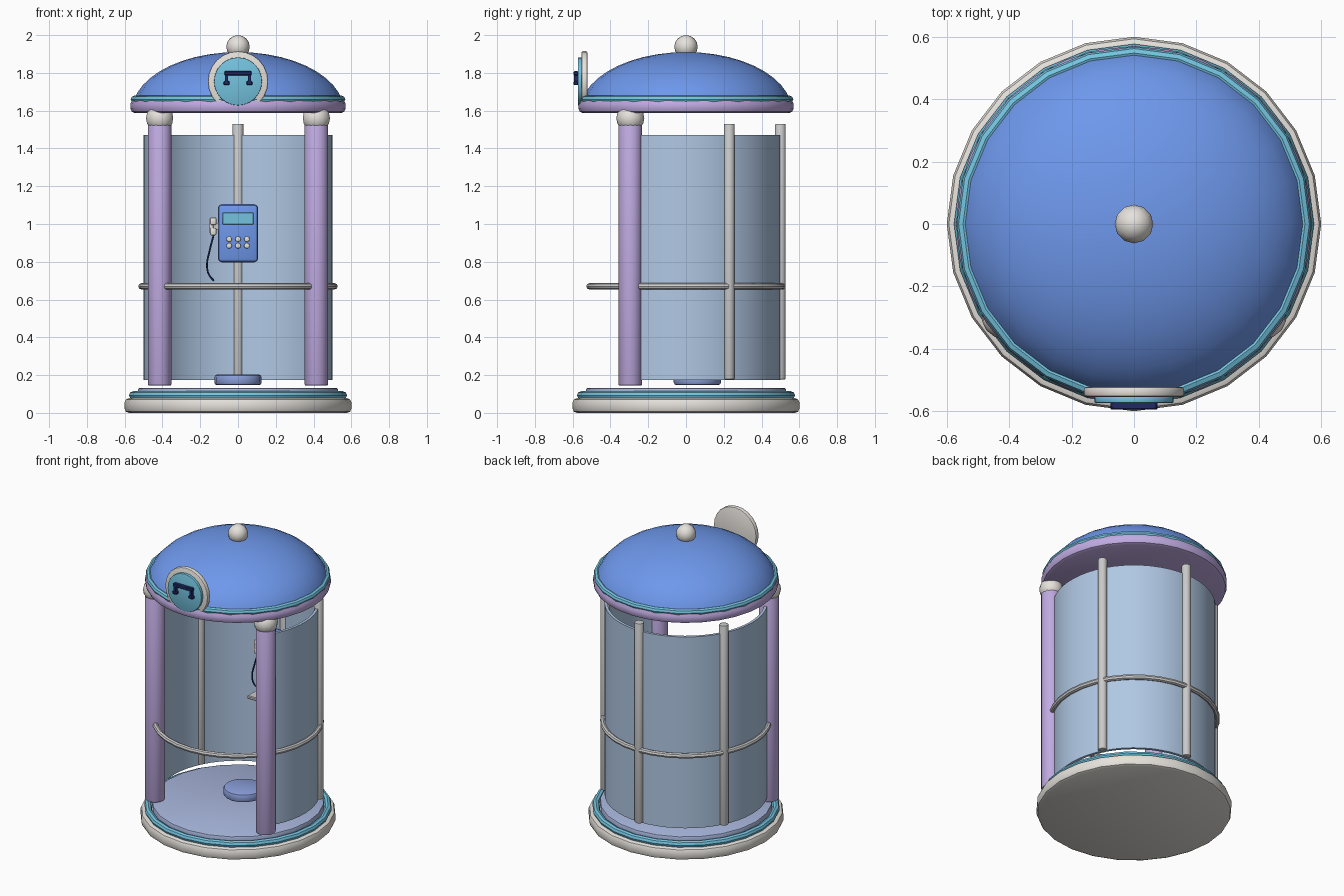
import bpy, bmesh, math
from mathutils import Matrix, Vector

if "Cube" in bpy.data.objects:
    bpy.data.objects.remove(bpy.data.objects["Cube"])

def mat(name, hexcol):
    m = bpy.data.materials.new(name)
    c = [int(hexcol[i:i + 2], 16) / 255 for i in (0, 2, 4)]
    m.diffuse_color = [((v + 0.055) / 1.055) ** 2.4 for v in c] + [1]
    m.use_nodes = True
    m.node_tree.nodes["Principled BSDF"].inputs["Base Color"].default_value = m.diffuse_color
    return m

BLUE, TEAL = mat("blue", "6E98EC"), mat("teal", "74C4E0")
LILAC, GLASS = mat("lilac", "C0ABE2"), mat("glass", "B0C8E4")
FLOOR, NAVY = mat("floor_blue", "A8B6DC"), mat("navy", "1F2A66")
PLATE, CREAM = mat("plate_blue", "8B9FDB"), mat("cream", "E6E2DC")

def finish(name, bm, material, angle=40):
    bmesh.ops.recalc_face_normals(bm, faces=bm.faces)
    me = bpy.data.meshes.new(name)
    bm.to_mesh(me)
    bm.free()
    ob = bpy.data.objects.new(name, me)
    bpy.context.collection.objects.link(ob)
    if material:
        me.materials.append(material)
    bpy.ops.object.select_all(action='DESELECT')
    ob.select_set(True)
    bpy.context.view_layer.objects.active = ob
    bpy.ops.object.shade_smooth_by_angle(angle=math.radians(angle))
    return ob

def lathe(name, profile, material, n=24, loc=(0, 0, 0), start=0, sweep=360, closed=False, tilt=0):
    """Spin an (r, z) profile about z, then tilt about x and move."""
    bm = bmesh.new()
    full = sweep == 360
    s = math.radians(start)
    vs = [bm.verts.new((r * math.cos(s), r * math.sin(s), z)) for r, z in profile]
    es = [bm.edges.new(p) for p in zip(vs, vs[1:])]
    if closed:
        es.append(bm.edges.new((vs[-1], vs[0])))
    bmesh.ops.spin(bm, geom=vs + es, axis=(0, 0, 1), cent=(0, 0, 0), angle=math.radians(sweep), steps=n)
    bmesh.ops.remove_doubles(bm, verts=bm.verts, dist=1e-5)
    if not full:
        bmesh.ops.holes_fill(bm, edges=[e for e in bm.edges if e.is_boundary])
    bm.transform(Matrix.Translation(loc) @ Matrix.Rotation(math.radians(tilt), 4, 'X'))
    return finish(name, bm, material)

def disc(name, r, z0, z1, b, material, **kw):
    """Solid disc with rounded rims."""
    k = b * 0.3
    return lathe(name, [(0, z0), (r - b, z0), (r - k, z0 + k), (r, z0 + b), (r, z1 - b),
                        (r - k, z1 - k), (r - b, z1), (0, z1)], material, **kw)

def ring(name, r, minor, z, material, n=24, m=8):
    pts = [(r + minor * math.cos(2 * math.pi * i / m), z + minor * math.sin(2 * math.pi * i / m)) for i in range(m)]
    return lathe(name, pts, material, n=n, closed=True)

def ball(name, r, loc, material, seg=12):
    bm = bmesh.new()
    bmesh.ops.create_uvsphere(bm, u_segments=seg, v_segments=8, radius=r)
    bm.transform(Matrix.Translation(loc))
    return finish(name, bm, material, 60)

def box(name, lo, hi, material, bevel=0.0, seg=2):
    bm = bmesh.new()
    lo, hi = Vector(lo), Vector(hi)
    bmesh.ops.create_cube(bm, size=1)
    bm.transform(Matrix.Translation((lo + hi) / 2) @ Matrix.Diagonal((hi - lo).to_4d()))
    if bevel:
        bmesh.ops.bevel(bm, geom=bm.edges[:], offset=bevel, segments=seg, profile=0.5, affect='EDGES')
    return finish(name, bm, material)

# Base, floor and floor plate
disc("base_plinth", 0.6, 0, 0.078, 0.022, CREAM)
ring("base_trim", 0.555, 0.022, 0.093, TEAL)
disc("floor", 0.53, 0.07, 0.132, 0.01, FLOOR)
disc("floor_plate", 0.125, 0.147, 0.203, 0.014, PLATE, n=16, loc=(0, 0.06, 0))

# Front pillars with ball caps
for side, sx in (("left", -1), ("right", 1)):
    p = (sx * 0.415, -0.295, 0)
    disc(f"{side}_pillar", 0.062, 0.145, 1.54, 0.006, LILAC, n=16, loc=p)
    ball(f"{side}_pillar_cap", 0.074, (p[0], p[1], 1.56), CREAM, 14)

# Curved wall, thin posts and hand rail
lathe("curved_wall", [(0.482, 0.175), (0.5, 0.175), (0.5, 1.47), (0.482, 1.47)], GLASS,
      n=36, start=-33, sweep=246, closed=True)
for i, a in enumerate((27.3, 90, 152.7)):
    t = math.radians(a)
    disc(f"wall_post_{i + 1}", 0.029, 0.178, 1.53, 0.003, None, n=10,
         loc=(0.5 * math.cos(t), 0.5 * math.sin(t), 0))
ring("hand_rail", 0.511, 0.017, 0.67, None, n=32)

# Canopy: rim, trim, dome and finial
disc("canopy_rim", 0.57, 1.587, 1.66, 0.025, LILAC, n=32)
ring("canopy_trim", 0.548, 0.02, 1.66, TEAL)
lathe("canopy_dome", [(0.56 * math.cos(t), 1.6 + 0.31 * math.sin(t))
                      for t in [math.radians(10 + 8 * i) for i in range(11)]], BLUE)
ball("finial", 0.062, (0, 0, 1.938), CREAM)

# Round sign with handset symbol
sign = dict(tilt=90, n=24)
disc("sign_disc", 0.16, 0, 0.032, 0.008, CREAM, loc=(0, -0.522, 1.755), **sign)
disc("sign_face", 0.127, 0, 0.02, 0.003, TEAL, loc=(0, -0.553, 1.755), **sign)
box("symbol_bar", (-0.072, -0.595, 1.787), (0.072, -0.57, 1.809), NAVY, 0.004, 1)
for side, sx in (("left", -1), ("right", 1)):
    box(f"symbol_{side}_leg", (sx * 0.06 - 0.008, -0.594, 1.75), (sx * 0.06 + 0.008, -0.57, 1.79), NAVY)
    box(f"symbol_{side}_foot", (sx * 0.06 - 0.016, -0.595, 1.736), (sx * 0.06 + 0.016, -0.57, 1.756), NAVY, 0.004, 1)

# Telephone body, screen and keys
box("phone_body", (-0.107, 0.385, 0.797), (0.107, 0.485, 1.105), BLUE, 0.022)
box("phone_screen", (-0.082, 0.375, 0.998), (0.082, 0.395, 1.06), TEAL, 0.003, 1)
for r, z in enumerate((0.92, 0.885)):
    for c in range(3):
        disc(f"phone_key_{r * 3 + c + 1}", 0.015, 0, 0.018, 0.004, CREAM, n=10,
             loc=((c - 1) * 0.047, 0.39, z), tilt=90)

# Handset on the left side, cradle and shelf below
box("handset_grip", (-0.152, 0.385, 0.95), (-0.13, 0.42, 1.03), CREAM, 0.006)
for name, z in (("top", 1.015), ("bottom", 0.96)):
    box(f"handset_{name}", (-0.148, 0.38, z - 0.02), (-0.115, 0.425, z + 0.02), CREAM, 0.007)
box("handset_cradle", (-0.13, 0.395, 0.97), (-0.1, 0.425, 1.005), None)
box("shelf", (-0.15, 0.31, 0.66), (0.15, 0.475, 0.682), None, 0.005, 1)

# Hanging cord
cu = bpy.data.curves.new("cord", 'CURVE')
cu.dimensions = '3D'
cu.bevel_depth, cu.bevel_resolution, cu.resolution_u = 0.005, 2, 6
cu.use_fill_caps = True
sp = cu.splines.new('BEZIER')
path = [(-0.128, 0.4, 0.945), (-0.15, 0.39, 0.86), (-0.164, 0.385, 0.78), (-0.153, 0.39, 0.73), (-0.128, 0.4, 0.70)]
sp.bezier_points.add(len(path) - 1)
for bp, co in zip(sp.bezier_points, path):
    bp.co = co
    bp.handle_left_type = bp.handle_right_type = 'AUTO'
cu.materials.append(NAVY)
bpy.context.collection.objects.link(bpy.data.objects.new("cord", cu))
